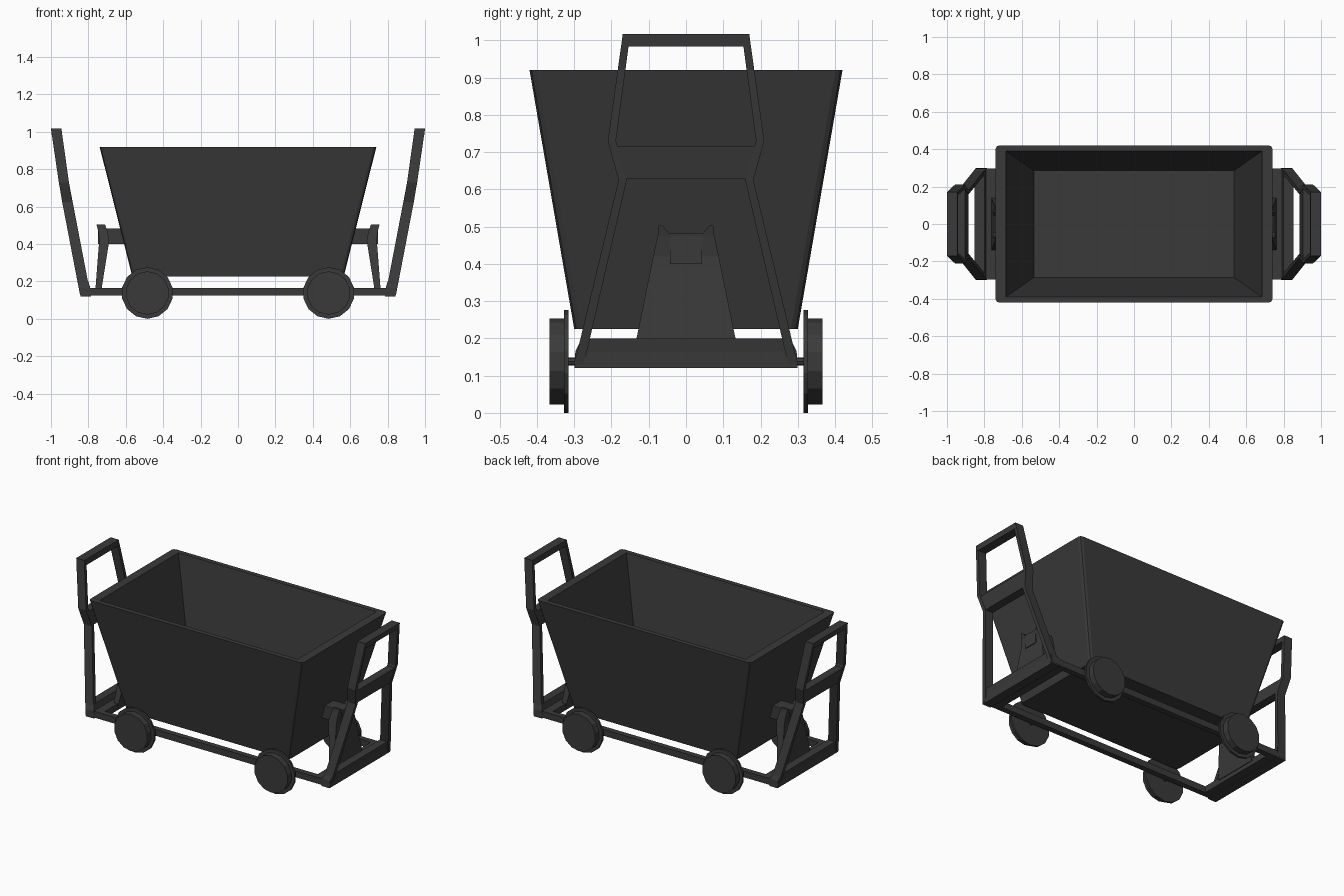
import bpy, bmesh, math
from mathutils import Matrix

if "Cube" in bpy.data.objects:
    bpy.data.objects.remove(bpy.data.objects["Cube"])

iron = bpy.data.materials.new("dark iron")
iron.diffuse_color = (0.042, 0.042, 0.042, 1)
iron.use_nodes = True
iron.node_tree.nodes["Principled BSDF"].inputs["Base Color"].default_value = iron.diffuse_color


def finish(name, bm, mirror=(False, False)):
    """Turn a bmesh into an object, optionally mirrored in x and y."""
    bmesh.ops.recalc_face_normals(bm, faces=bm.faces[:])
    me = bpy.data.meshes.new(name)
    bm.to_mesh(me)
    bm.free()
    me.materials.append(iron)
    ob = bpy.data.objects.new(name, me)
    bpy.context.collection.objects.link(ob)
    if any(mirror):
        m = ob.modifiers.new("mirror", 'MIRROR')
        m.use_axis = (mirror[0], mirror[1], False)
        m.use_mirror_merge = False
    return ob


def loft(sections):
    """Stack horizontal rectangles: (centre x, centre y, z, half x, half y)."""
    bm = bmesh.new()
    rings = []
    for cx, cy, z, hx, hy in sections:
        rings.append([bm.verts.new((cx + sx * hx, cy + sy * hy, z))
                      for sx, sy in ((-1, -1), (1, -1), (1, 1), (-1, 1))])
    for a, b in zip(rings, rings[1:]):
        for i in range(4):
            j = (i + 1) % 4
            bm.faces.new((a[i], a[j], b[j], b[i]))
    bm.faces.new(rings[0][::-1])
    bm.faces.new(rings[-1])
    return bm


def box(x0, x1, y0, y1, z0, z1):
    c = ((x0 + x1) / 2, (y0 + y1) / 2)
    h = ((x1 - x0) / 2, (y1 - y0) / 2)
    return loft([(*c, z0, *h), (*c, z1, *h)])


# Tub: outer shell, rim, inner walls and floor, with softened corners
tub = loft([(0, 0, 0.225, 0.565, 0.30), (0, 0, 0.92, 0.74, 0.42),
            (0, 0, 0.92, 0.685, 0.39), (0, 0, 0.295, 0.535, 0.286)])
corners = [e for e in tub.edges
           if abs(e.verts[0].co.z - e.verts[1].co.z) > 0.65]
bmesh.ops.bevel(tub, geom=corners, offset=0.018, segments=2, affect='EDGES', profile=0.5)
finish("tub", tub)

# Chassis: long rails, end platforms and leaning end bars
finish("side_rail", box(-0.82, 0.82, 0.262, 0.297, 0.125, 0.165), (False, True))
finish("end_platform", box(0.735, 0.81, -0.297, 0.297, 0.125, 0.165), (True, False))
finish("end_bar", loft([(0.815, 0, 0.12, 0.028, 0.30), (0.818, 0, 0.165, 0.028, 0.297),
                        (0.826, 0, 0.20, 0.026, 0.28)]), (True, False))

# Push handles: bent uprights, cross plate and top grip
finish("handle_upright", loft([(0.817, 0.287, 0.13, 0.028, 0.013),
                               (0.912, 0.17, 0.625, 0.028, 0.011),
                               (0.931, 0.199, 0.73, 0.027, 0.011),
                               (0.972, 0.160, 1.015, 0.028, 0.010)]), (True, True))
finish("handle_cross_plate", loft([(0.912, 0, 0.628, 0.026, 0.165),
                                   (0.929, 0, 0.717, 0.026, 0.19)]), (True, False))
finish("handle_grip", loft([(0.968, 0, 0.983, 0.028, 0.165),
                            (0.972, 0, 1.017, 0.028, 0.17)]), (True, False))

# Pivot brackets with two small horns, and the pivots that carry the tub
finish("pivot_bracket", loft([(0.747, 0, 0.15, 0.016, 0.143),
                              (0.715, 0, 0.42, 0.027, 0.088),
                              (0.725, 0, 0.482, 0.024, 0.075)]), (True, False))
finish("bracket_horn", loft([(0.725, 0.058, 0.475, 0.024, 0.018),
                             (0.733, 0.068, 0.503, 0.023, 0.005)]), (True, True))
finish("pivot", box(0.58, 0.748, -0.043, 0.043, 0.40, 0.482), (True, False))

# Flanged wheels on short axle stubs
for part, radius, y0, y1, sides in (("wheel_flange", 0.138, 0.315, 0.328, 14),
                                    ("wheel_tread", 0.116, 0.325, 0.366, 14),
                                    ("axle_stub", 0.011, 0.27, 0.33, 8)):
    bm = bmesh.new()
    place = (Matrix.Translation((0.485, (y0 + y1) / 2, 0.138))
             @ Matrix.Rotation(math.pi / 2, 4, 'X'))
    # the cylinder's first vertex points along local y, which becomes up
    bmesh.ops.create_cone(bm, cap_ends=True, segments=sides, radius1=radius,
                          radius2=radius, depth=y1 - y0, matrix=place)
    finish(part, bm, (True, True))
